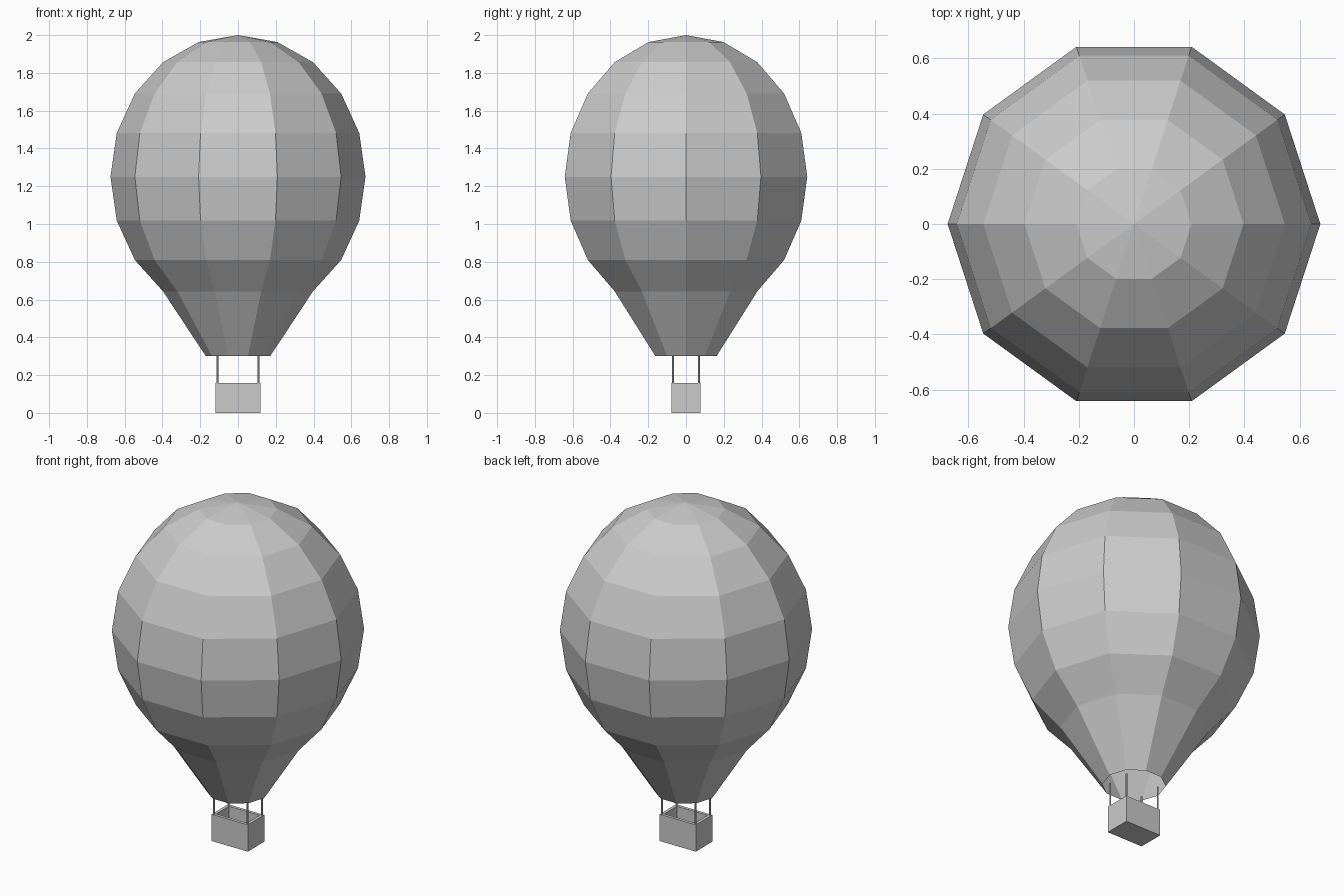
import bpy, bmesh
from math import sin, cos, pi, radians

if "Cube" in bpy.data.objects:
    bpy.data.objects.remove(bpy.data.objects["Cube"])

def finish(name, bm):
    bmesh.ops.recalc_face_normals(bm, faces=bm.faces)
    mesh = bpy.data.meshes.new(name)
    bm.to_mesh(mesh)
    bm.free()
    obj = bpy.data.objects.new(name, mesh)
    bpy.context.collection.objects.link(obj)
    return obj

# Envelope: ten-sided stretched sphere running into a cone with an open mouth
SIDES, RADIUS, HALF_HEIGHT, MID_Z = 10, 0.675, 0.75, 1.25
profile = [(RADIUS * sin(radians(18 * i)), MID_Z + HALF_HEIGHT * cos(radians(18 * i)))
           for i in range(1, 9)]
profile.append((0.17, 0.30))

bm = bmesh.new()
rings = [[bm.verts.new((r * cos(2 * pi * k / SIDES), r * sin(2 * pi * k / SIDES), z))
          for k in range(SIDES)] for r, z in profile]
crown = bm.verts.new((0, 0, MID_Z + HALF_HEIGHT))
for k in range(SIDES):
    n = (k + 1) % SIDES
    bm.faces.new((crown, rings[0][k], rings[0][n]))
    for upper, lower in zip(rings, rings[1:]):
        bm.faces.new((upper[k], lower[k], lower[n], upper[n]))
finish("envelope", bm)

# Basket: box with its top inset and pushed down to leave walls and a floor
BX, BY, BH, WALL = 0.118, 0.077, 0.158, 0.018
bm = bmesh.new()
bmesh.ops.create_cube(bm, size=1)
for v in bm.verts:
    v.co = (v.co.x * 2 * BX, v.co.y * 2 * BY, (v.co.z + 0.5) * BH)
top = max(bm.faces, key=lambda f: f.calc_center_median().z)
bmesh.ops.inset_region(bm, faces=[top], thickness=WALL, use_even_offset=True)
inner = bmesh.ops.extrude_face_region(bm, geom=[top])
floor = [v for v in inner["geom"] if isinstance(v, bmesh.types.BMVert)]
bmesh.ops.translate(bm, verts=floor, vec=(0, 0, -(BH - WALL)))
if top.is_valid:
    bmesh.ops.delete(bm, geom=[top], context='FACES_ONLY')
finish("basket", bm)

# Ropes: thin rods from the basket rim corners up to the mouth
ROPE_BOTTOM, ROPE_TOP = 0.15, 0.30
for sx, side in ((-1, "left"), (1, "right")):
    for sy, end in ((-1, "front"), (1, "back")):
        bpy.ops.mesh.primitive_cylinder_add(
            vertices=8, radius=0.005, depth=ROPE_TOP - ROPE_BOTTOM,
            location=(sx * (BX - WALL / 2), sy * (BY - WALL / 2), (ROPE_BOTTOM + ROPE_TOP) / 2))
        bpy.context.object.name = f"rope_{end}_{side}"
